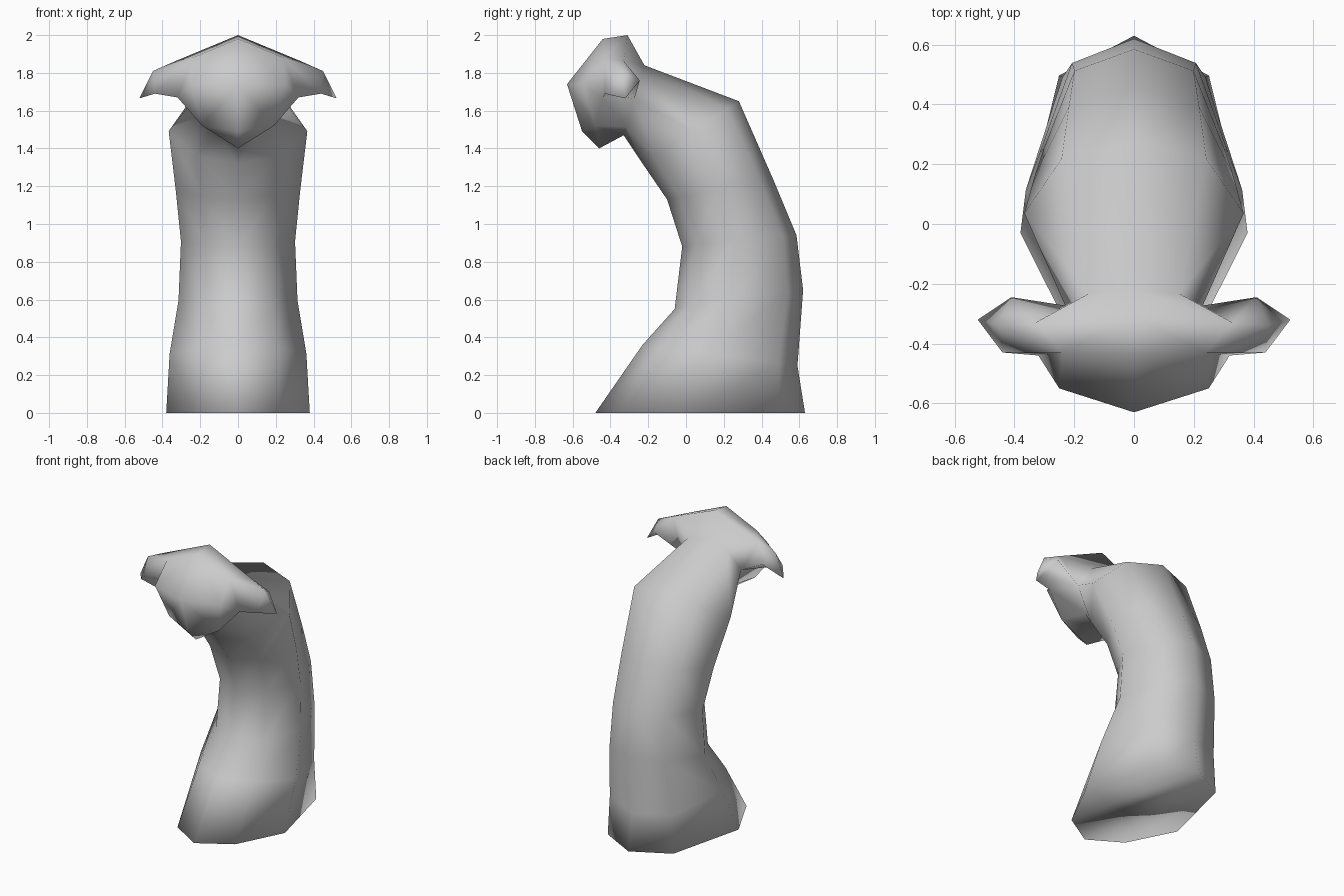
import bpy, bmesh
from mathutils import Vector

if "Cube" in bpy.data.objects:
    bpy.data.objects.remove(bpy.data.objects["Cube"])

mat = bpy.data.materials.new("light grey")
mat.diffuse_color = (0.6, 0.6, 0.6, 1)
mat.use_nodes = True
mat.node_tree.nodes["Principled BSDF"].inputs["Base Color"].default_value = mat.diffuse_color

# Neck sections: front point (y, z), back point (y, z), half width, side position
rings = [
    ((-.48, 0), (.63, 0), .38, .405),
    ((-.23, .36), (.59, .25), .362, .42),
    ((-.06, .55), (.62, .65), .315, .44),
    ((-.02, .88), (.585, .94), .302, .45),
    ((-.10, 1.13), (.46, 1.24), .33, .48),
    ((-.23, 1.32), (.28, 1.65), .367, .52),
    ((-.33, 1.47), (-.22, 1.84), .23, .52),
]

bm = bmesh.new()
loops = []
for f, b, w, side in rings:
    f, b = Vector((0, *f)), Vector((0, *b))
    loop = []
    for t, x in ((0, 0), (.12, .58), (side, 1), (.88, .66), (1, 0)):
        p = f.lerp(b, t)
        p.x = w * x
        loop.append(bm.verts.new(p))
    loops.append(loop)
for a, b in zip(loops, loops[1:]):
    for i in range(4):
        bm.faces.new((a[i], a[i + 1], b[i + 1], b[i]))
bm.faces.new(loops[0])  # flat underside

# Head half, joined to the last neck section
v = dict(zip(("n4", "n3", "n2", "n1", "n0"), loops[-1]))
points = {
    "crown": (0, -.31, 2), "brow": (0, -.44, 1.98), "nose": (0, -.63, 1.74),
    "lip": (0, -.55, 1.49), "chin": (0, -.46, 1.4),
    "temple": (.24, -.43, 1.88), "cheek": (.25, -.55, 1.74),
    "jaw": (.19, -.48, 1.52), "root_low": (.32, -.44, 1.67),
    "root_top": (.33, -.33, 1.863), "ear_top": (.45, -.34, 1.81),
    "ear_back": (.41, -.245, 1.76), "ear_front": (.44, -.43, 1.69),
    "ear_tip": (.523, -.32, 1.665),
}
for name, co in points.items():
    v[name] = bm.verts.new(co)
for face in (
    "crown brow temple root_top", "brow nose cheek temple",
    "nose lip jaw cheek", "lip chin jaw",
    "temple cheek root_low", "cheek jaw root_low",
    "temple root_low ear_front ear_top", "root_top temple ear_top",
    "ear_top ear_front ear_tip", "ear_top ear_tip ear_back",
    "ear_front root_low n2", "ear_front n2 ear_back ear_tip",
    "root_top ear_top ear_back", "root_top ear_back n2 n1",
    "root_top n1 n0 crown", "root_low jaw n3 n2", "jaw chin n4 n3",
):
    bm.faces.new([v[n] for n in face.split()])

# Mirror to the other side
bmesh.ops.mirror(bm, geom=bm.verts[:] + bm.edges[:] + bm.faces[:],
                 axis='X', merge_dist=.001)
bmesh.ops.remove_doubles(bm, verts=bm.verts[:], dist=.001)
bmesh.ops.recalc_face_normals(bm, faces=bm.faces[:])
for f in bm.faces:
    f.smooth = True

me = bpy.data.meshes.new("neck_and_head")
bm.to_mesh(me)
bm.free()
me.materials.append(mat)
ob = bpy.data.objects.new("neck_and_head", me)
bpy.context.collection.objects.link(ob)
